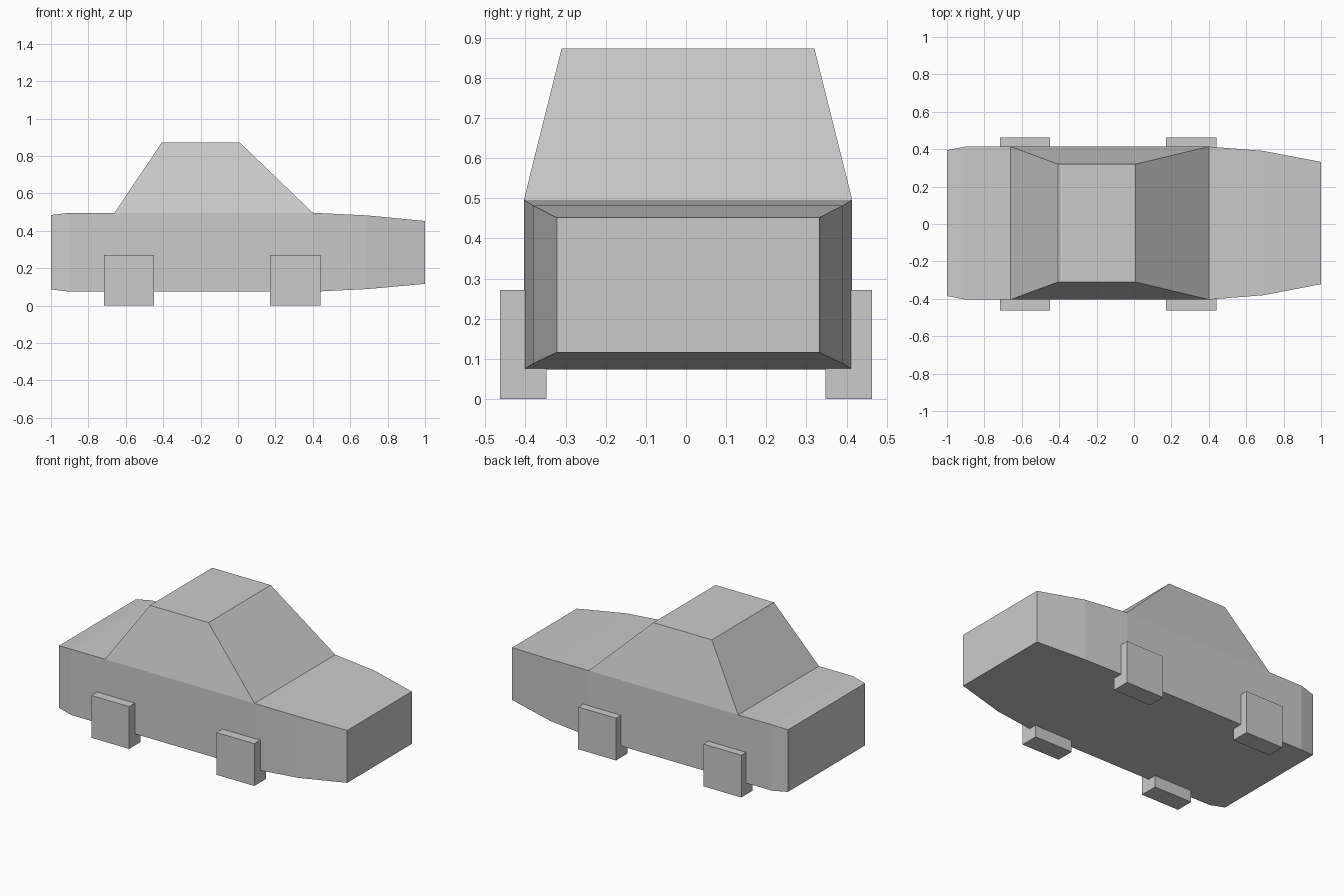
import bpy, bmesh

if "Cube" in bpy.data.objects:
    bpy.data.objects.remove(bpy.data.objects["Cube"])

CY = 0.005  # the shell sits slightly off the centre line


def finish(bm, name):
    bmesh.ops.recalc_face_normals(bm, faces=bm.faces)
    mesh = bpy.data.meshes.new(name)
    bm.to_mesh(mesh)
    bm.free()
    obj = bpy.data.objects.new(name, mesh)
    bpy.context.collection.objects.link(obj)
    return obj


# Car shell: loft rectangular sections (x, half width, bottom, top)
sections = [(-1, 0.39, 0.086, 0.484), (-0.9, 0.409, 0.074, 0.496),
            (-0.66, 0.409, 0.074, 0.496), (0.4, 0.409, 0.074, 0.496),
            (0.69, 0.386, 0.088, 0.482), (1, 0.327, 0.116, 0.452)]
bm = bmesh.new()
rings = [[bm.verts.new((x, CY + sy * w, z))
          for sy, z in ((-1, lo), (1, lo), (1, hi), (-1, hi))]
         for x, w, lo, hi in sections]
bm.faces.new(rings[0])
bm.faces.new(rings[-1])
for n, (a, b) in enumerate(zip(rings, rings[1:])):
    for i in range(4):
        j = (i + 1) % 4
        face = bm.faces.new((a[i], a[j], b[j], b[i]))
        if n == 2 and i == 2:
            cabin_base = face

# Cabin: raise the middle top panel and taper it to the roof
roof = bmesh.ops.extrude_discrete_faces(bm, faces=[cabin_base])["faces"][0]
for v in roof.verts:
    v.co.x = 0.008 if v.co.x > 0 else -0.407
    v.co.y = CY + (0.315 if v.co.y > 0 else -0.315)
    v.co.z = 0.873
finish(bm, "car_body")

# Blocky wheels, one pair per axle
for label, x in (("rear", -0.582), ("front", 0.306)):
    for side, sy in (("right", -1), ("left", 1)):
        bm = bmesh.new()
        bmesh.ops.create_cube(bm, size=1)
        bmesh.ops.scale(bm, vec=(0.268, 0.116, 0.271), verts=bm.verts)
        bmesh.ops.translate(bm, vec=(x, sy * 0.405, 0.1355), verts=bm.verts)
        finish(bm, f"{label}_{side}_wheel")
